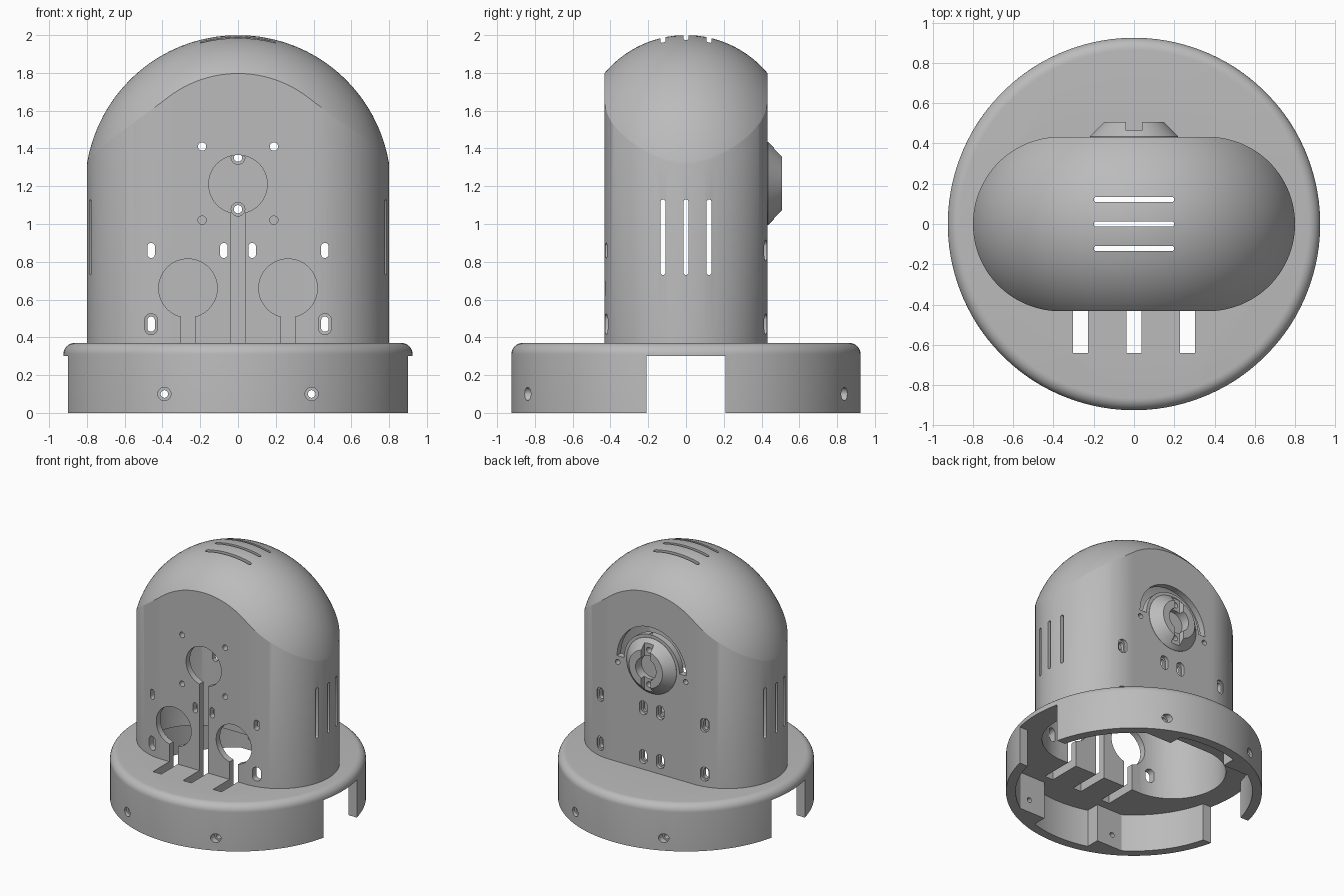
import bpy, bmesh, math

cube = bpy.data.objects.get("Cube")
if cube:
    bpy.data.objects.remove(cube, do_unlink=True)

grey = bpy.data.materials.new("plain grey")
grey.use_nodes = True
colour = (0.5, 0.5, 0.5, 1)
grey.diffuse_color = colour
grey.node_tree.nodes["Principled BSDF"].inputs["Base Color"].default_value = colour

WALL = 0.05
HALF_X, HALF_Y = 0.80, 0.433
BASE_R, PLATE_LOW, PLATE_TOP = 0.925, 0.30, 0.37
LENS_Z = 1.215


# ---- helpers ----
def loft(name, rings):
    """Closed solid through equal-length rings of points, capped at both ends."""
    bm = bmesh.new()
    loops = [[bm.verts.new(p) for p in ring] for ring in rings]
    n = len(loops[0])
    for a, b in zip(loops, loops[1:]):
        for i in range(n):
            j = (i + 1) % n
            bm.faces.new((a[i], a[j], b[j], b[i]))
    bm.faces.new(loops[0][::-1])
    bm.faces.new(loops[-1])
    bmesh.ops.recalc_face_normals(bm, faces=bm.faces)
    if len(rings) > 2:
        bmesh.ops.triangulate(bm, faces=bm.faces)
    mesh = bpy.data.meshes.new(name)
    bm.to_mesh(mesh)
    bm.free()
    mesh.materials.append(grey)
    obj = bpy.data.objects.new(name, mesh)
    bpy.context.collection.objects.link(obj)
    return obj


def place(points, axis, t):
    if axis == "x":
        return [(t, u, v) for u, v in points]
    if axis == "y":
        return [(u, t, v) for u, v in points]
    return [(u, v, t) for u, v in points]


def prism(points, axis, low, high):
    return loft("cutter", [place(points, axis, low), place(points, axis, high)])


def capsule(cu, cv, hu, hv, n=32):
    """Rounded outline; a circle when both half sizes are equal."""
    r = min(hu, hv)
    out = []
    for i in range(n):
        a = (i + 0.5) * math.tau / n
        c, s = math.cos(a), math.sin(a)
        out.append((cu + math.copysign(hu - r, c) + r * c,
                    cv + math.copysign(hv - r, s) + r * s))
    return out


def circle(cu, cv, r, n=32):
    return capsule(cu, cv, r, r, n)


def rect(u0, u1, v0, v1):
    return [(u0, v0), (u1, v0), (u1, v1), (u0, v1)]


def cut(obj, cutters):
    """Subtract the cutters, bake the result and remove them."""
    for c in cutters:
        mod = obj.modifiers.new("cut", "BOOLEAN")
        mod.operation, mod.solver, mod.object = "DIFFERENCE", "EXACT", c
        c.hide_render = True
    bpy.context.view_layer.update()
    graph = bpy.context.evaluated_depsgraph_get()
    mesh = bpy.data.meshes.new_from_object(obj.evaluated_get(graph))
    obj.modifiers.clear()
    obj.data = mesh
    for c in cutters:
        bpy.data.objects.remove(c, do_unlink=True)


def domed_solid(name, inset, bottom):
    """Stadium column whose top is an arc swept around the y axis."""
    raw = capsule(0, 0, HALF_X - inset, HALF_Y - inset, 96)
    outline = []
    for (x0, y0), (x1, y1) in zip(raw, raw[1:] + raw[:1]):
        steps = 24 if abs(x1 - x0) > 0.3 else 1
        outline += [(x0 + (x1 - x0) * k / steps, y0 + (y1 - y0) * k / steps)
                    for k in range(steps)]
    big, small = 0.81 - inset, 0.5625 - inset

    def height(x, y):
        rho = big - small + math.sqrt(small ** 2 - y ** 2)
        return 1.19 + math.sqrt(max(rho ** 2 - x ** 2, 0))

    rings = [place(outline, "z", bottom)]
    count = 20
    for k in range(count, 0, -1):
        s = math.sin(math.pi / 2 * k / count)
        rings.append([(x * s, y * s, height(x * s, y * s)) for x, y in outline])
    return loft(name, rings)


def front_channels():
    """Cable channels running down the front wall and out through the plate."""
    w = 0.037
    return [prism(rect(x - w, x + w, -0.64, -0.36), "z", 0.2, top)
            for x, top in ((-0.265, 0.55), (0, 1.1), (0.265, 0.55))]


def mount_screws():
    return [prism(circle(0, LENS_Z + s * 0.137, 0.022), "y", 0.3, 0.6) for s in (-1, 1)]


# ---- round base with rounded rim ----
profile = [(BASE_R, 0)]
rim = 0.06
for i in range(9):
    a = math.pi / 2 * i / 8
    profile.append((BASE_R - rim + rim * math.cos(a), PLATE_TOP - rim + rim * math.sin(a)))
base = loft("base", [place(circle(0, 0, r, 128), "z", z) for r, z in profile])

# hollow underside that leaves four screw pads
hollow = prism(circle(0, 0, BASE_R - 0.07, 128), "z", -0.1, PLATE_LOW)
pads = [prism(rect(sx * 0.39 - 0.14, sx * 0.39 + 0.14, *sorted((sy * 0.71, sy))), "z", -0.2, 0.5)
        for sx in (-1, 1) for sy in (-1, 1)]
cut(hollow, pads)
cutters = [hollow,
           prism(rect(-1, 1, -0.21, 0.21), "z", -0.15, PLATE_LOW),
           prism(capsule(0, 0, HALF_X - WALL, HALF_Y - WALL, 96), "z", 0.2, 0.5)]
for sx in (-1, 1):
    cutters.append(prism(circle(sx * 0.39, 0.10, 0.02), "y", -1, 1))
    for sy in (-1, 1):
        cutters.append(prism(circle(sx * 0.39, 0.10, 0.035), "y", *sorted((sy * 0.80, sy))))
cut(base, cutters + front_channels())

# ---- domed housing ----
body = domed_solid("domed_housing", 0, 0.35)
cutters = [domed_solid("cavity", WALL, 0.2)] + front_channels()

# round openings and small screw holes in the front wall
for x, z in ((-0.265, 0.66), (0.265, 0.66), (0, 1.21)):
    cutters.append(prism(circle(x, z, 0.155, 64), "y", -0.5, -0.3))
for x in (-0.19, 0.19):
    for z in (1.02, 1.41):
        cutters.append(prism(circle(x, z, 0.022), "y", -0.5, -0.3))

# oblong fixing holes, recessed on the back
for x in (-0.46, -0.075, 0.075, 0.46):
    for z in (0.47, 0.86):
        cutters.append(prism(capsule(x, z, 0.02, 0.04), "y", 0.3, 0.5))
        cutters.append(prism(capsule(x, z, 0.034, 0.055), "y", 0.405, 0.5))
    cutters.append(prism(capsule(x, 0.86, 0.02, 0.04), "y", -0.5, -0.3))
for x in (-0.46, 0.46):
    cutters.append(prism(capsule(x, 0.47, 0.034, 0.055), "y", -0.5, -0.3))

# vents on both ends and on the dome
for y in (-0.122, 0, 0.122):
    cutters.append(prism(capsule(y, 0.93, 0.013, 0.20, 16), "x", -1, 1))
    cutters.append(prism(capsule(0, y, 0.20, 0.013, 16), "z", 1.8, 2.1))

# curved slot over the mount, with a small hole below each end
arc = [math.pi * i / 32 for i in range(33)]
slot = [(0.305 * math.cos(a), LENS_Z + 0.305 * math.sin(a)) for a in arc]
slot += [(0.245 * math.cos(a), LENS_Z + 0.245 * math.sin(a)) for a in reversed(arc)]
cutters.append(prism(slot, "y", 0.33, 0.5))
for s in (-1, 1):
    cutters.append(prism(circle(s * 0.30, LENS_Z - 0.05, 0.02), "y", 0.33, 0.5))
    cutters.append(prism(circle(0, LENS_Z + s * 0.137, 0.036), "y", 0.33, 0.405))
cut(body, cutters + mount_screws())

# ---- conical mount on the back ----
mount = loft("conical_mount", [place(circle(0, LENS_Z, r, 64), "y", y)
                               for r, y in ((0.22, 0.42), (0.22, 0.435), (0.148, 0.507))])
cut(mount, [prism(circle(0, LENS_Z, 0.09, 48), "y", 0.4, 0.6),
            prism(rect(-0.04, 0.04, LENS_Z - 0.3, LENS_Z + 0.3), "y", 0.465, 0.6)]
    + mount_screws())

# ---- smooth shading with crisp edges ----
bpy.ops.object.select_all(action="DESELECT")
for obj in (base, body, mount):
    obj.select_set(True)
bpy.context.view_layer.objects.active = body
bpy.ops.object.shade_smooth_by_angle(angle=math.radians(25))
